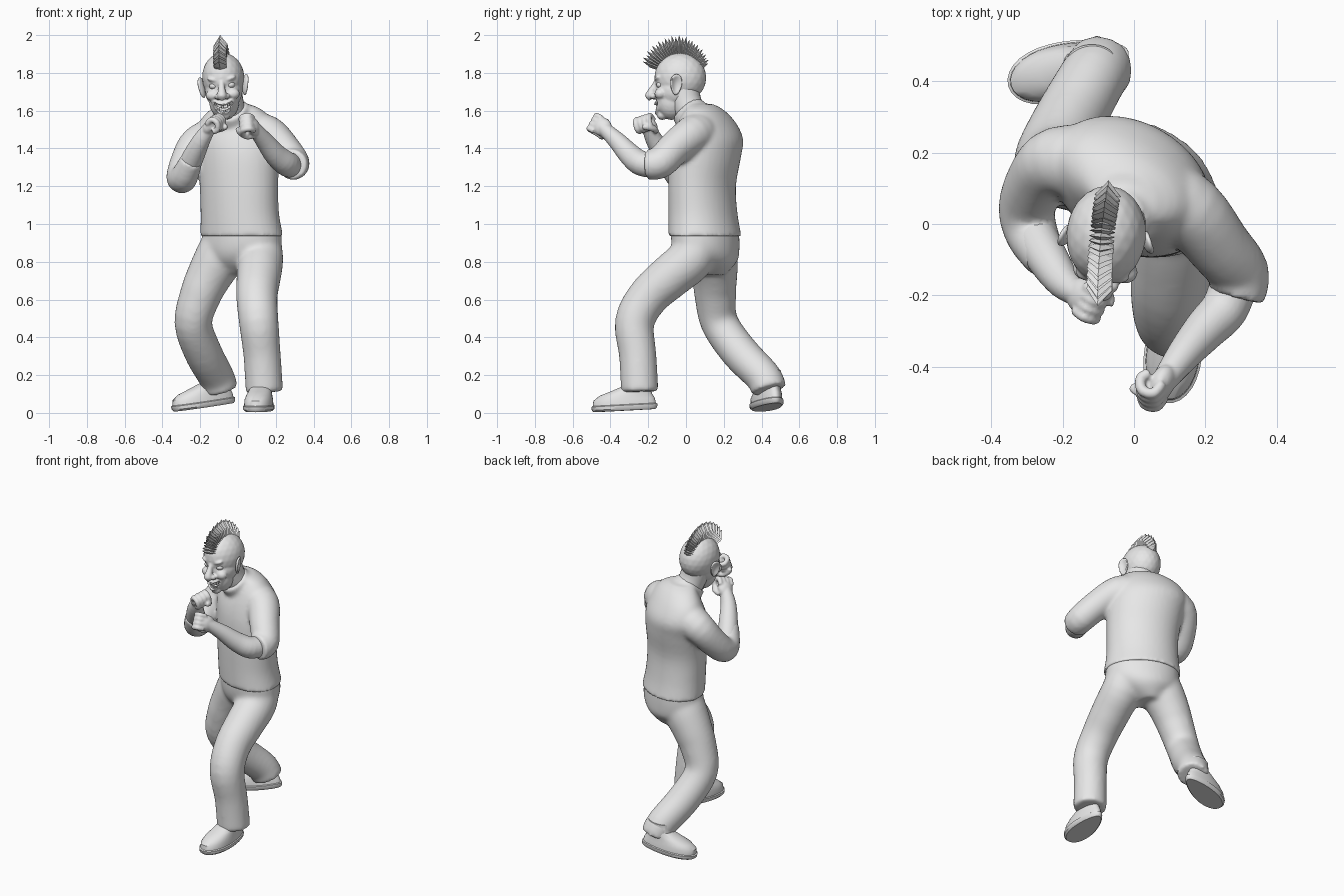
import bpy, bmesh
from math import sin, cos, pi, radians
from mathutils import Vector, Matrix

cube = bpy.data.objects.get("Cube")
if cube:
    bpy.data.objects.remove(cube, do_unlink=True)

grey = bpy.data.materials.new("plain_grey")
grey.use_nodes = True
grey.diffuse_color = (0.8, 0.8, 0.8, 1)
for node in grey.node_tree.nodes:
    if node.type == 'BSDF_PRINCIPLED':
        node.inputs["Base Color"].default_value = (0.8, 0.8, 0.8, 1)


def loft(bm, points, flat=False, steps=4, sides=24):
    """Skin rings along a smooth path: (x, y, z, r), or flat (x, y, z, ru, rv, yaw)."""
    p = [Vector(q) for q in points]
    p = [p[0]] + p + [p[-1]]
    path = []
    for a, b, c, d in zip(p, p[1:], p[2:], p[3:]):
        for k in range(steps):
            t = k / steps
            path.append((b * 2 + (c - a) * t + (a * 2 - b * 5 + c * 4 - d) * (t * t)
                         + (b * 3 - a - c * 3 + d) * (t ** 3)) * 0.5)
    path.append(p[-1])
    centres = [Vector(q[:3]) for q in path]
    rings, u, last = [], None, None
    for i, q in enumerate(path):
        if flat:
            w = radians(q[5])
            u, v = Vector((cos(w), sin(w), 0)), Vector((-sin(w), cos(w), 0))
            ru, rv = q[3], q[4]
        else:
            t = (centres[min(i + 1, len(path) - 1)] - centres[max(i - 1, 0)]).normalized()
            u = t.orthogonal().normalized() if u is None else last.rotation_difference(t) @ u
            v, last, ru, rv = t.cross(u), t, q[3], q[3]
        angles = [2 * pi * k / sides for k in range(sides)]
        rings.append([bm.verts.new(centres[i] + u * (ru * cos(a)) + v * (rv * sin(a)))
                      for a in angles])
    for a, b in zip(rings, rings[1:]):
        for k in range(sides):
            n = (k + 1) % sides
            bm.faces.new((a[k], a[n], b[n], b[k]))
    bm.faces.new(rings[0][::-1])
    bm.faces.new(rings[-1])


def ball(bm, loc, radii, turn=Matrix()):
    m = Matrix.Translation(loc) @ turn @ Matrix.Diagonal((*radii, 1))
    return bmesh.ops.create_icosphere(bm, subdivisions=3, radius=1, matrix=m)["verts"]


def finish(name, bm, voxel=0, matrix=Matrix(), angle=40, smooth=5):
    bmesh.ops.recalc_face_normals(bm, faces=bm.faces[:])
    mesh = bpy.data.meshes.new(name)
    bm.to_mesh(mesh)
    bm.free()
    ob = bpy.data.objects.new(name, mesh)
    bpy.context.collection.objects.link(ob)
    ob.matrix_world = matrix
    if voxel:
        # blend overlapping volumes into one skin
        mod = ob.modifiers.new("blend", 'REMESH')
        mod.mode, mod.voxel_size = 'VOXEL', voxel
        mod = ob.modifiers.new("soften", 'SMOOTH')
        mod.factor, mod.iterations = 0.5, smooth
        bpy.context.view_layer.update()
        graph = bpy.context.evaluated_depsgraph_get()
        baked = bpy.data.meshes.new_from_object(ob.evaluated_get(graph))
        ob.modifiers.clear()
        ob.data = baked
        baked.shade_smooth()
    elif angle:
        bpy.ops.object.select_all(action='DESELECT')
        ob.select_set(True)
        bpy.context.view_layer.objects.active = ob
        bpy.ops.object.shade_smooth_by_angle(angle=radians(angle))
    ob.data.materials.clear()
    ob.data.materials.append(grey)
    return ob


# Shirt: trunk, collar and both sleeves
bm = bmesh.new()
loft(bm, [(.02, .10, .935, .233, .178, -31), (.01, .09, 1.05, .219, .17, -30),
          (.005, .085, 1.2, .218, .167, -28), (0, .10, 1.35, .23, .175, -30),
          (-.01, .115, 1.45, .236, .168, -30), (-.01, .11, 1.54, .21, .13, -28),
          (-.01, .095, 1.605, .145, .092, -25), (-.02, .07, 1.635, .08, .07, -25)],
     flat=True, sides=40)
loft(bm, [(-.015, .065, 1.53, .105), (-.045, .005, 1.608, .093)])
loft(bm, [(.06, .08, 1.48, .12), (.158, .034, 1.472, .102), (.238, -.062, 1.40, .09),
          (.294, -.137, 1.325, .085), (.285, -.205, 1.315, .08)])
loft(bm, [(-.11, .16, 1.455, .12), (-.215, .175, 1.42, .098), (-.268, .125, 1.335, .088),
          (-.30, .045, 1.25, .08), (-.285, -.03, 1.25, .074), (-.245, -.10, 1.34, .06)])
finish("shirt", bm, 0.012)

# Trousers: hips, forward left leg, trailing right leg
bm = bmesh.new()
loft(bm, [(.02, .10, .975, .22, .165, -30), (.02, .105, .87, .22, .165, -28),
          (.01, .12, .80, .17, .145, -25), (0, .13, .73, .06, .08, 0)], flat=True, sides=36)
loft(bm, [(.105, .075, .93, .118), (.118, .03, .82, .122), (.11, -.08, .725, .118),
          (.10, -.20, .615, .11), (.11, -.272, .48, .105), (.128, -.255, .30, .099),
          (.14, -.245, .11, .1)])
loft(bm, [(-.055, .13, .93, .12), (-.10, .145, .82, .13), (-.155, .152, .72, .12),
          (-.20, .155, .62, .11), (-.237, .178, .475, .1), (-.185, .285, .32, .1),
          (-.115, .41, .19, .095), (-.092, .44, .12, .095)])
finish("trousers", bm, 0.012, smooth=12)


# Shoes: sole with a lip and a rounded upper
def shoe(name, loc, yaw, pitch):
    bm = bmesh.new()
    loft(bm, [(0, 0, 0, .165, .058, 0), (0, 0, .01, .175, .066, 0),
              (0, 0, .028, .177, .067, 0), (0, 0, .032, .169, .062, 0),
              (0, 0, .06, .164, .061, 0), (-.01, 0, .085, .14, .056, 0),
              (-.04, 0, .105, .11, .053, 0), (-.08, 0, .13, .08, .05, 0),
              (-.085, 0, .18, .07, .05, 0)], flat=True, steps=1, sides=32)
    for v in bm.verts:
        v.co.y *= 1.18 + 1.7 * v.co.x
    finish(name, bm, matrix=Matrix.Translation(loc) @ Matrix.Rotation(radians(yaw), 4, 'Z')
           @ Matrix.Rotation(radians(pitch), 4, 'Y'))


shoe("left_shoe", (.115, -.325, .012), 262, 3)
shoe("right_shoe", (-.18, .435, .03), 196, 8)


# Bare forearms ending in fists
def forearm(name, path, centre, direction, curl):
    bm = bmesh.new()
    loft(bm, path + [(*centre, .034)])
    d = Vector(direction).normalized()
    c = Vector(curl)
    c = (c - d * c.dot(d)).normalized()
    frame = Matrix((d, c, d.cross(c))).transposed().to_4x4()
    place = Matrix.Translation(centre) @ frame

    def digit(points, r):
        loft(bm, [(*(place @ Vector(q)), r) for q in points], sides=12)

    ball(bm, centre, (.056, .034, .05), frame)
    for k in range(4):
        a = (k - 1.5) * .026
        digit([(.02, -.012, a), (.058, -.005, a), (.062, .03, a), (.03, .05, a),
               (.005, .035, a)], .0155)
    digit([(-.03, .015, .035), (.0, .045, .045), (.035, .066, .025), (.045, .064, .005)], .016)
    finish(name, bm, 0.006, smooth=3)


forearm("left_forearm", [(.285, -.15, 1.31, .066), (.255, -.235, 1.32, .066),
                         (.20, -.295, 1.365, .06), (.14, -.365, 1.44, .048)],
        (.08, -.445, 1.515), (-.45, -.8, .4), (-1, .2, -.2))
forearm("right_forearm", [(-.285, -.02, 1.25, .062), (-.24, -.10, 1.35, .058),
                          (-.195, -.165, 1.44, .047)],
        (-.148, -.20, 1.515), (.45, -.45, .8), (.8, -.2, -.5))

# Neck
bm = bmesh.new()
loft(bm, [(-.02, .06, 1.54, .08), (-.05, .005, 1.63, .082), (-.07, -.02, 1.72, .09)])
finish("neck", bm)

HEAD = (Matrix.Translation((-.078, -.03, 1.775)) @ Matrix.Rotation(radians(-5), 4, 'Z')
        @ Matrix.Rotation(radians(-4), 4, 'Y'))

# Head: skull, jaw, nose, brows, cheeks and lips in one skin
bm = bmesh.new()
ball(bm, (0, 0, 0), (.112, .138, .132))
ball(bm, (0, -.025, -.07), (.1, .105, .1))
ball(bm, (0, -.045, -.125), (.08, .084, .1))
ball(bm, (0, -.095, -.2), (.032, .028, .025))
loft(bm, [(0, -.12, -.01, .014), (0, -.14, -.05, .017), (0, -.161, -.095, .026),
          (0, -.158, -.1, .022)], sides=14)
for s in (-1, 1):
    ball(bm, (s * .024, -.14, -.1), (.017, .02, .016))
    ball(bm, (s * .04, -.112, -.01), (.038, .022, .014), Matrix.Rotation(-s * .3, 4, 'Y'))
    ball(bm, (s * .055, -.1, -.09), (.036, .032, .03))
loft(bm, [(x * .058, -.128 + .028 * x * x, -.145 + .03 * x * x, .012)
          for x in (-1, -.5, 0, .5, 1)], sides=12)
loft(bm, [(x * .058, -.124 + .028 * x * x, -.187 + .07 * x * x, .012)
          for x in (-1, -.5, 0, .5, 1)], sides=12)
head = finish("head", bm, 0.006, HEAD, smooth=4)
# open the grin by pushing the front inwards
for v in head.data.vertices:
    x, y, z = v.co
    d = (x / .052) ** 2 + ((z + .166 - 14 * x * x) / .02) ** 2
    if y < -.06 and d < 1:
        v.co.y += .045 * min(1, 2.5 * (1 - d))

# Teeth
bm = bmesh.new()
for k in range(8):
    x = (k - 3.5) * .0115
    for z, h in ((-.155, .016), (-.179, .012)):
        m = (Matrix.Translation((x, -.115 + 8 * x * x, z + 12 * x * x))
             @ Matrix.Diagonal((.01, .012, h, 1)))
        bmesh.ops.create_cube(bm, size=1, matrix=m)
finish("teeth", bm, matrix=HEAD)

# Eyes and cupped ears
for s, side in ((1, "left"), (-1, "right")):
    bm = bmesh.new()
    ball(bm, (s * .045, -.1, -.042), (.024, .024, .018))
    finish(side + "_eye", bm, matrix=HEAD)
    bm = bmesh.new()
    for v in ball(bm, (0, 0, 0), (.015, .032, .056)):
        if v.co.x * s > 0:
            rim = (v.co.y / .032) ** 2 + (v.co.z / .056) ** 2
            v.co.x -= s * .02 * max(0, 1 - rim * 1.3)
        v.co.y *= 1 + 4 * v.co.z
    finish(side + "_ear", bm, matrix=HEAD @ Matrix.Translation((s * .116, -.012, -.045))
           @ Matrix.Rotation(s * .4, 4, 'Z') @ Matrix.Rotation(s * .15, 4, 'Y'), angle=60)

# Mohawk: a fan of pointed, overlapping blades
bm = bmesh.new()
COUNT = 27
for i in range(COUNT):
    a = radians(157 - 130 * i / (COUNT - 1))
    out, along = Vector((0, cos(a), sin(a))), Vector((0, sin(a), -cos(a)))
    tip = .226 - .055 * max(0, cos(a)) + .008 * (i % 2 - 1)
    verts = [bm.verts.new(out * tip)]
    for r, w, t in ((.1, .03, .008), (tip - .05, .036, .014)):
        for dx, dt in ((w, 0), (0, t), (-w, 0), (0, -t)):
            verts.append(bm.verts.new(out * r + along * dt + Vector((dx, 0, 0))))
    bmesh.ops.convex_hull(bm, input=verts)
finish("mohawk", bm, matrix=HEAD, angle=0)
